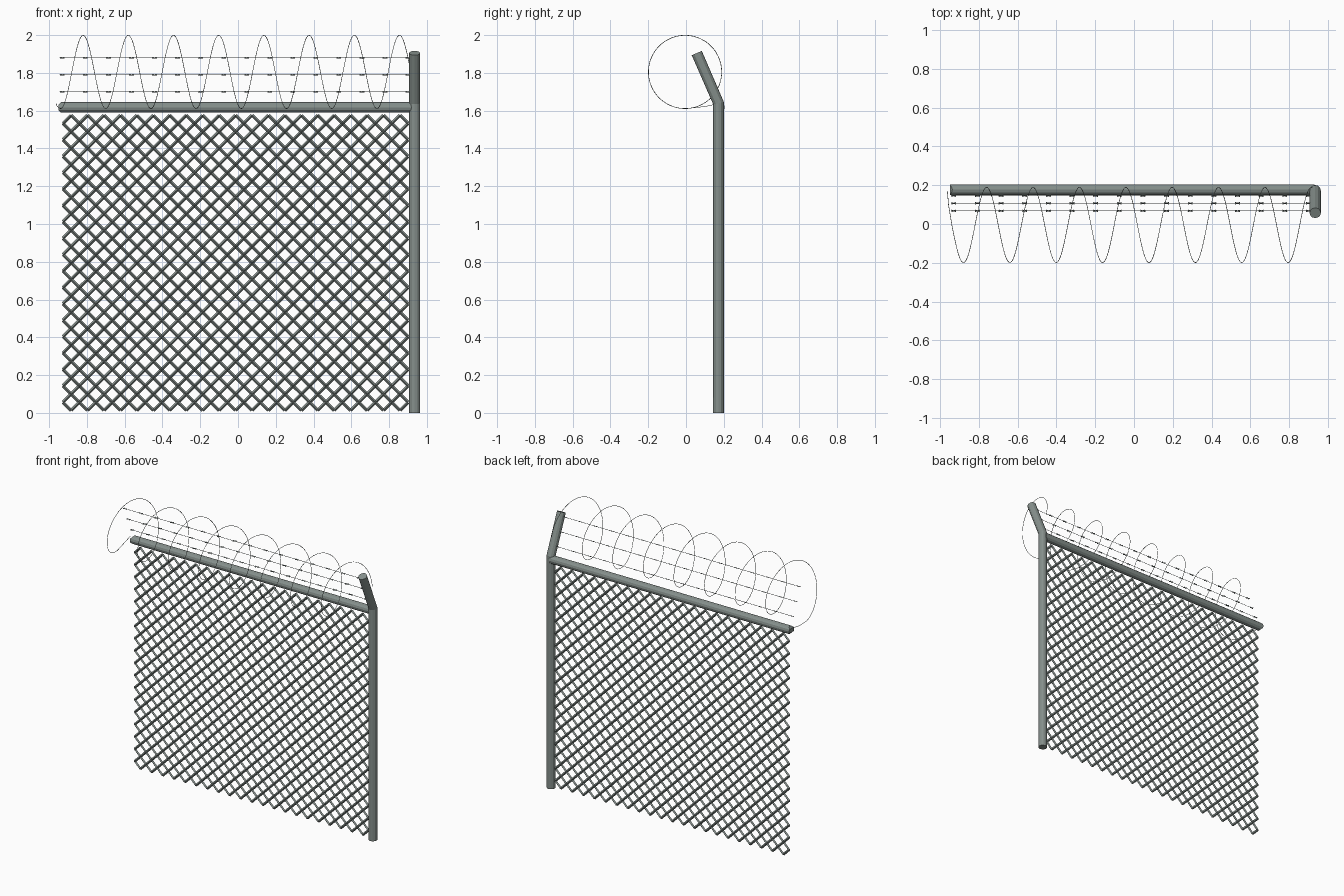
import bpy, math

if "Cube" in bpy.data.objects:
    bpy.data.objects.remove(bpy.data.objects["Cube"])

steel = bpy.data.materials.new("galvanised_steel")
steel.diffuse_color = (0.235, 0.275, 0.26, 1)
steel.use_nodes = True
steel.node_tree.nodes["Principled BSDF"].inputs["Base Color"].default_value = steel.diffuse_color


def tube(name, paths, radius, res, smooth=False):
    """Round tubes along straight-segment paths, turned into one mesh."""
    cu = bpy.data.curves.new(name, 'CURVE')
    cu.dimensions = '3D'
    cu.bevel_depth = radius
    cu.bevel_resolution = res
    cu.use_fill_caps = True
    for path in paths:
        sp = cu.splines.new('POLY')
        sp.points.add(len(path) - 1)
        sp.use_smooth = smooth
        for p, co in zip(sp.points, path):
            p.co = (*co, 1)
    cu.materials.append(steel)
    ob = bpy.data.objects.new(name, cu)
    bpy.context.collection.objects.link(ob)
    bpy.ops.object.select_all(action='DESELECT')
    ob.select_set(True)
    bpy.context.view_layer.objects.active = ob
    bpy.ops.object.convert(target='MESH')
    return bpy.context.object


# Post with arm leaning to the front
BEND = (0.172, 1.64)
TIP = (0.057, 1.905)
tube("post", [[(0.935, BEND[0], 0), (0.935, *BEND), (0.935, *TIP)]], 0.029, 4)

# Top rail, its left end hollowed to fit the next post
RAIL_Y, RAIL_Z, RAIL_R = 0.177, 1.617, 0.028
rail = tube("top_rail", [[(-0.95, RAIL_Y, RAIL_Z), (0.93, RAIL_Y, RAIL_Z)]], RAIL_R, 4)
for v in rail.data.vertices:
    if v.co.x < 0:
        dy = v.co.y - RAIL_Y
        v.co.x = max(-0.95, -0.965 + math.sqrt(max(0, 0.028 ** 2 - dy * dy)))

# Chain-link mesh: square-section diagonals clipped to a grid of half cells
NX, NZ = 42, 36
X0, X1, Z0, Z1 = -0.927, 0.901, 0.013, 1.576
MESH_Y = 0.172


def node(i, k):
    return (X0 + (X1 - X0) * i / NX, MESH_Y, Z0 + (Z1 - Z0) * k / NZ)


wires = []
for s in range(-NZ + 1, NX, 2):
    a, b = max(0, s), min(NX, s + NZ)
    wires.append([node(a, a - s), node(b, b - s)])                  # rising
    wires.append([node(a, NZ - a + s), node(b, NZ - b + s)])        # falling
tube("chain_link_mesh", wires, 0.0085, 0)

# Three barbed wires strung along the arm
strands, barbs = [], []
for z in (1.70, 1.79, 1.88):
    t = (z - BEND[1]) / (TIP[1] - BEND[1])
    y = BEND[0] + (TIP[0] - BEND[0]) * t
    strands.append([(-0.945, y, z), (0.93, y, z)])
    for n in range(16):
        x = -0.93 + n * 0.122
        for d in (-1, 1):
            barbs.append([(x - 0.012, y - 0.004 * d, z - 0.002 * d),
                          (x + 0.012, y + 0.004 * d, z + 0.002 * d)])
tube("barbed_wire_strands", strands, 0.0016, 0)
tube("barbs", barbs, 0.0025, 0)

# Coiled wire along the top, with a short tail at the left end
PITCH, START, END, STEPS = 0.2393, -0.94, 0.92, 380
coil = [(-0.963, 0.17, 1.637), (-0.957, 0.10, 1.622)]
for n in range(STEPS + 1):
    x = START + (END - START) * n / STEPS
    a = math.tau * (x + 0.82) / PITCH
    coil.append((x, -0.005 + 0.194 * math.sin(a), 1.805 + 0.194 * math.cos(a)))
tube("coiled_wire", [coil], 0.0015, 1, True)
